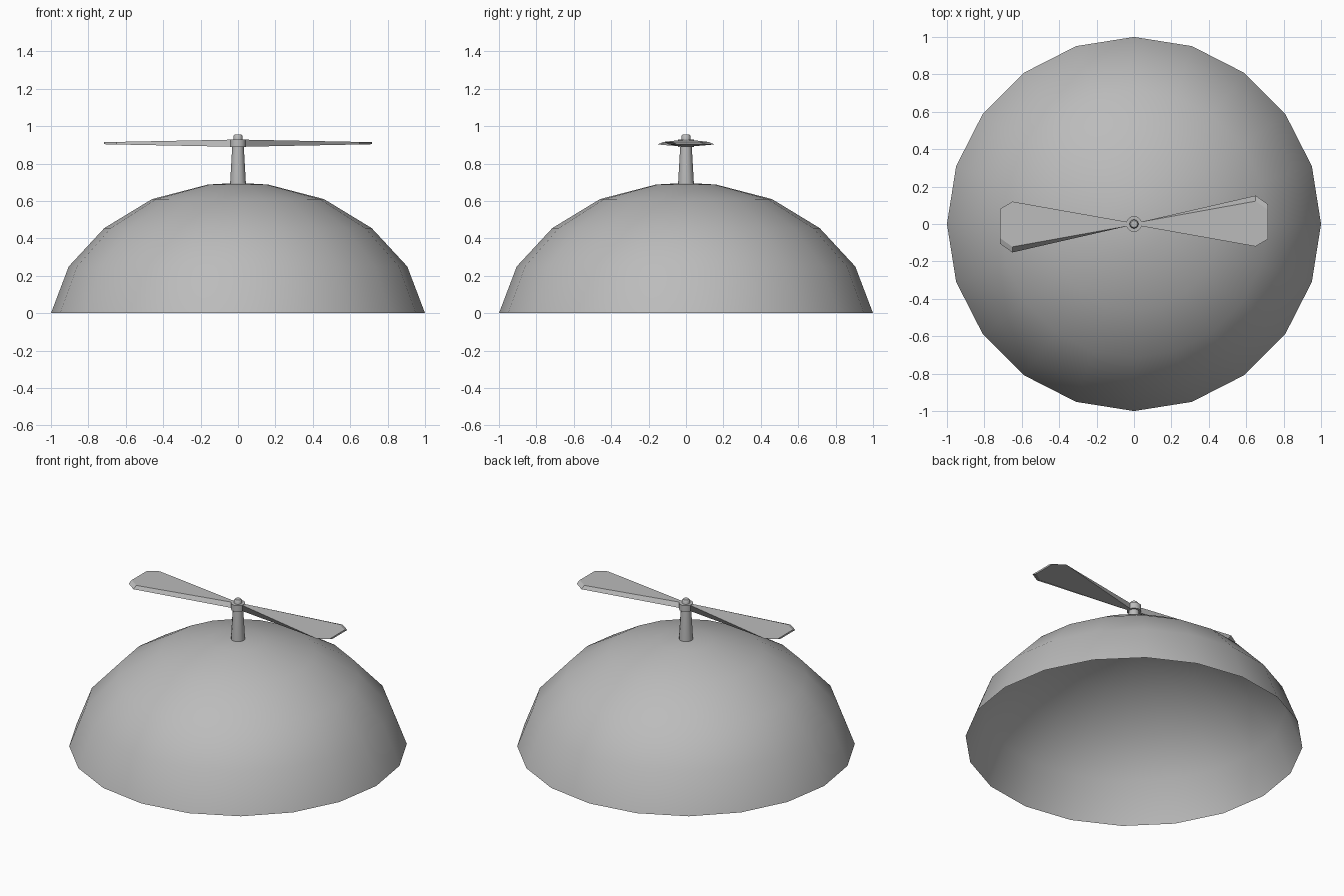
import bpy, bmesh, math
from mathutils import Matrix

if "Cube" in bpy.data.objects:
    bpy.data.objects.remove(bpy.data.objects["Cube"])

grey = bpy.data.materials.new("mid_grey")
grey.diffuse_color = (0.5, 0.5, 0.5, 1)
grey.use_nodes = True
grey.node_tree.nodes["Principled BSDF"].inputs["Base Color"].default_value = grey.diffuse_color


def finish(name, bm, angle):
    bmesh.ops.remove_doubles(bm, verts=bm.verts, dist=1e-5)
    bmesh.ops.recalc_face_normals(bm, faces=bm.faces)
    # open or closed, the highest face should point up
    top = max(bm.faces, key=lambda f: f.calc_center_median().z)
    if top.normal.z < 0:
        bmesh.ops.reverse_faces(bm, faces=bm.faces)
    mesh = bpy.data.meshes.new(name)
    bm.to_mesh(mesh)
    bm.free()
    mesh.materials.append(grey)
    obj = bpy.data.objects.new(name, mesh)
    bpy.context.collection.objects.link(obj)
    bpy.ops.object.select_all(action='DESELECT')
    obj.select_set(True)
    bpy.context.view_layer.objects.active = obj
    if angle:
        bpy.ops.object.shade_smooth_by_angle(angle=math.radians(angle))
    return obj


def lathe(name, profile, sides, angle):
    bm = bmesh.new()
    verts = [bm.verts.new((r, 0, z)) for r, z in profile]
    edges = [bm.edges.new(pair) for pair in zip(verts, verts[1:])]
    bmesh.ops.spin(bm, geom=verts + edges, cent=(0, 0, 0), axis=(0, 0, 1),
                   angle=math.tau, steps=sides, use_merge=True)
    return finish(name, bm, angle)


# open cap shell
lathe("cap_dome", [(1.0, 0), (0.905, 0.25), (0.715, 0.455), (0.46, 0.61),
                   (0.16, 0.688), (0, 0.697)], 20, 60)

# stem, hub collar and pin
lathe("stem", [(0, 0.68), (0.042, 0.68), (0.042, 0.697), (0.031, 0.89), (0, 0.89)], 12, 40)
lathe("hub", [(0, 0.89), (0.043, 0.89), (0.043, 0.93), (0, 0.93)], 12, 40)
lathe("pin", [(0, 0.92), (0.024, 0.92), (0.024, 0.948), (0.018, 0.955), (0, 0.955)], 12, 40)


# pitched blades: upper outline and a lower outline skewed sideways
def blade(name, turn):
    upper = [(0.03, -0.01), (0.65, -0.12), (0.717, -0.08), (0.717, 0.075), (0.65, 0.122), (0.03, 0.01)]
    lower = [(0.03, -0.01), (0.65, -0.09), (0.717, -0.045), (0.717, 0.105), (0.65, 0.152), (0.03, 0.01)]
    bm = bmesh.new()

    def half(x):
        return 0.019 - 0.0135 * (x - 0.03) / 0.685

    a = [bm.verts.new((x, y, 0.909 + half(x))) for x, y in upper]
    b = [bm.verts.new((x, y, 0.909 - half(x))) for x, y in lower]
    bm.faces.new(a)
    bm.faces.new(b[::-1])
    for i in range(6):
        j = (i + 1) % 6
        bm.faces.new((a[j], a[i], b[i], b[j]))
    bm.transform(Matrix.Rotation(turn, 4, 'Z'))
    return finish(name, bm, 0)


blade("blade_right", 0)
blade("blade_left", math.pi)
